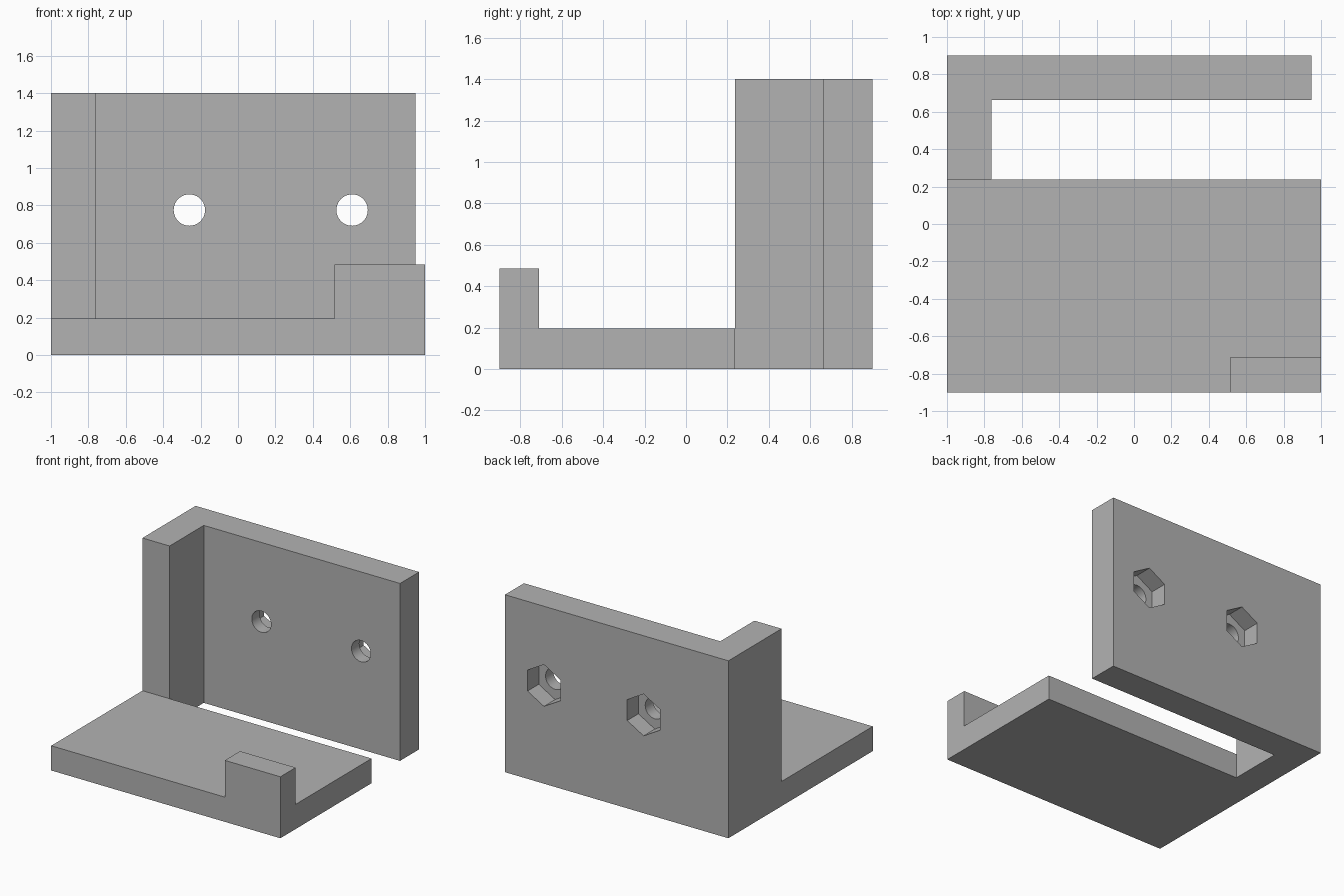
import bpy
import bmesh
from math import radians
from mathutils import Matrix

if "Cube" in bpy.data.objects:
    bpy.data.objects.remove(bpy.data.objects["Cube"], do_unlink=True)

grey = bpy.data.materials.new("plain grey")
grey.use_nodes = True
grey.diffuse_color = (0.45, 0.45, 0.45, 1)
grey.node_tree.nodes["Principled BSDF"].inputs["Base Color"].default_value = grey.diffuse_color


def finish(bm, name):
    bmesh.ops.recalc_face_normals(bm, faces=bm.faces)
    mesh = bpy.data.meshes.new(name)
    bm.to_mesh(mesh)
    bm.free()
    mesh.materials.append(grey)
    obj = bpy.data.objects.new(name, mesh)
    bpy.context.collection.objects.link(obj)
    return obj


def prism(name, outline, height):
    """Extrude a floor outline upwards."""
    bm = bmesh.new()
    face = bm.faces.new([bm.verts.new((x, y, 0)) for x, y in outline])
    top = bmesh.ops.extrude_face_region(bm, geom=[face])["geom"]
    bmesh.ops.translate(bm, vec=(0, 0, height),
                        verts=[v for v in top if isinstance(v, bmesh.types.BMVert)])
    return finish(bm, name)


def cutter(name, x, z, y0, y1, radius, sides):
    """Prism along y, with a corner pointing up."""
    bm = bmesh.new()
    place = (Matrix.Translation((x, (y0 + y1) / 2, z))
             @ Matrix.Rotation(radians(90), 4, 'X'))
    bmesh.ops.create_cone(bm, cap_ends=True, segments=sides, radius1=radius,
                          radius2=radius, depth=y1 - y0, matrix=place)
    return finish(bm, name)


def combine(target, tool, operation):
    mod = target.modifiers.new(operation.lower(), 'BOOLEAN')
    mod.operation = operation
    mod.solver = 'EXACT'
    mod.object = tool
    bpy.context.view_layer.objects.active = target
    bpy.ops.object.modifier_apply(modifier=mod.name)
    bpy.data.objects.remove(tool, do_unlink=True)


# Main dimensions
back, gap_back, gap_front, front = 0.9, 0.663, 0.237, -0.9
left_end, leg, wall_end = -1, -0.763, 0.95

# Upright wall with its side return
bracket = prism("bracket", [(left_end, front), (1, front), (1, gap_front), (leg, gap_front),
                            (leg, gap_back), (wall_end, gap_back), (wall_end, back),
                            (left_end, back)], 0.195)
wall = prism("upright_wall", [(left_end, gap_front), (leg, gap_front), (leg, gap_back),
                              (wall_end, gap_back), (wall_end, back), (left_end, back)], 1.4)
combine(bracket, wall, 'UNION')

# Raised stop at the front corner
stop = prism("corner_stop", [(0.515, front), (1, front), (1, -0.71), (0.515, -0.71)], 0.485)
combine(bracket, stop, 'UNION')

# Bolt holes with hexagonal nut pockets on the back
for x in (-0.26, 0.61):
    combine(bracket, cutter("bolt_hole", x, 0.775, 0.5, 1, 0.084, 40), 'DIFFERENCE')
    combine(bracket, cutter("nut_pocket", x, 0.775, back - 0.14, 1, 0.165, 6), 'DIFFERENCE')

# Merge coplanar faces and shade the round holes smooth
bm = bmesh.new()
bm.from_mesh(bracket.data)
bmesh.ops.remove_doubles(bm, verts=bm.verts, dist=0.0001)
bmesh.ops.dissolve_limit(bm, angle_limit=radians(1), verts=bm.verts, edges=bm.edges)
bm.to_mesh(bracket.data)
bm.free()
bpy.ops.object.select_all(action='DESELECT')
bracket.select_set(True)
bpy.context.view_layer.objects.active = bracket
bpy.ops.object.shade_smooth_by_angle(angle=radians(30))
